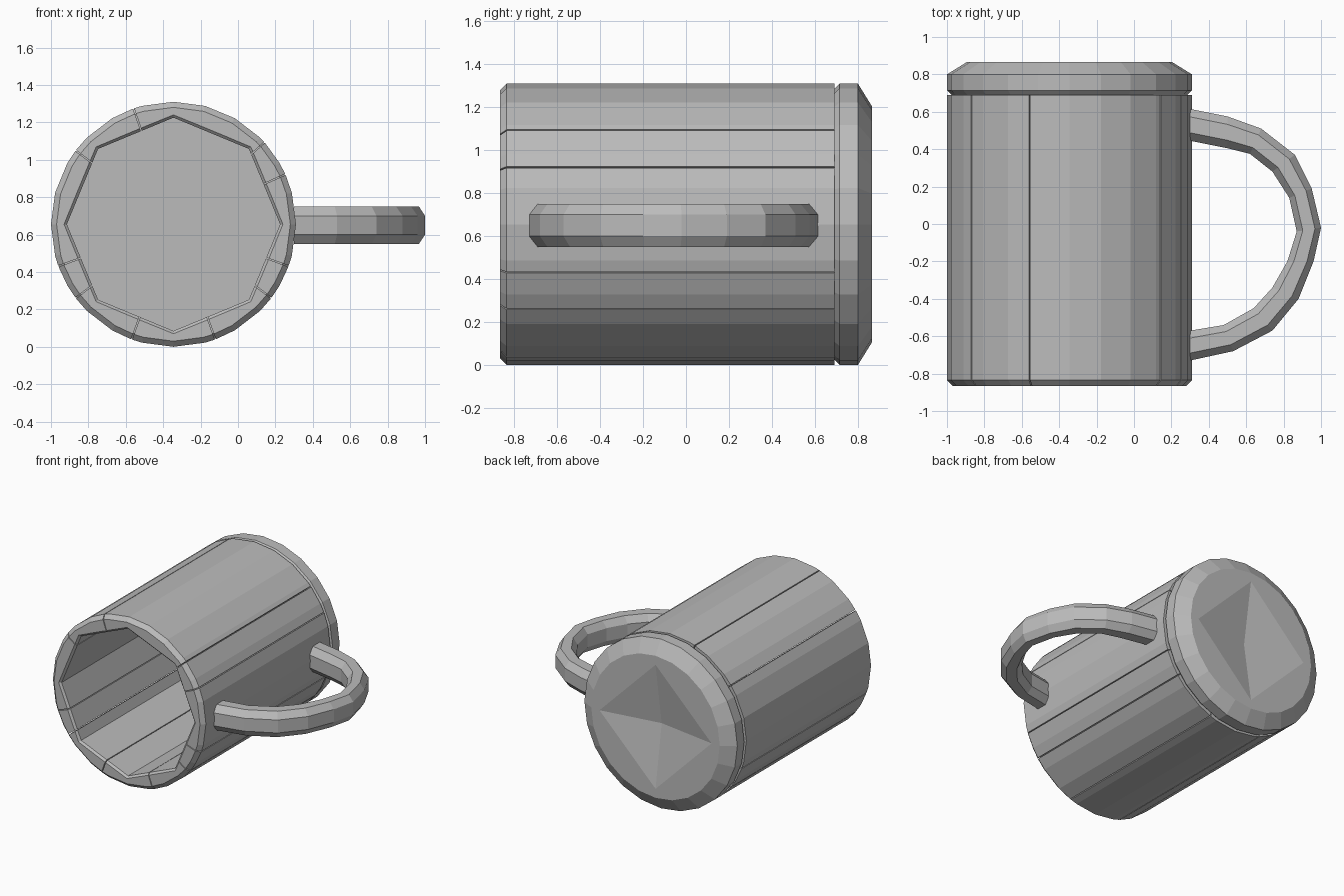
import bpy, bmesh
from math import sin, cos, pi, radians
from mathutils import Vector

cube = bpy.data.objects.get("Cube")
if cube:
    bpy.data.objects.remove(cube, do_unlink=True)

CX, CZ, R = -0.345, 0.655, 0.655     # mug axis and outer radius

grey = bpy.data.materials.new("plain grey")
grey.use_nodes = True
colour = (0.5, 0.5, 0.5, 1)
grey.diffuse_color = colour
grey.node_tree.nodes["Principled BSDF"].inputs["Base Color"].default_value = colour


def polygon_radius(r, sides, angle):
    """Radius at an angle of a polygon with a corner at angle zero."""
    step = 2 * pi / sides
    return r * cos(step / 2) / cos(angle % step - step / 2)


def around(r, angle, y):
    return Vector((CX + r * cos(angle), y, CZ + r * sin(angle)))


def loft(name, sections):
    """Skin a row of closed sections and cap both ends."""
    bm = bmesh.new()
    rows = [[bm.verts.new(p) for p in s] for s in sections]
    n = len(rows[0])
    for a, b in zip(rows, rows[1:]):
        for i in range(n):
            j = (i + 1) % n
            bm.faces.new((a[i], a[j], b[j], b[i]))
    bm.faces.new(rows[0][::-1])
    bm.faces.new(rows[-1])
    bmesh.ops.remove_doubles(bm, verts=bm.verts, dist=0.0001)
    bmesh.ops.recalc_face_normals(bm, faces=bm.faces)
    mesh = bpy.data.meshes.new(name)
    bm.to_mesh(mesh)
    bm.free()
    mesh.materials.append(grey)
    obj = bpy.data.objects.new(name, mesh)
    bpy.context.collection.objects.link(obj)
    return obj


# Wall staves: round outside, eight-sided inside, with hairline gaps
breaks = [24, 42, 109, 143, 200, 217, 250, 290, 323, 340]
for k, start in enumerate(breaks):
    end = breaks[(k + 1) % len(breaks)]
    end += 360 if end < start else 0
    inside = [d for d in range(0, 720, 15) if start + 1 < d < end - 1]
    sections = []
    for d in [start + 0.3] + inside + [end - 0.3]:
        a = radians(d)
        ri = polygon_radius(0.57, 8, a)
        profile = [(ri, 0.69), (ri, -0.85), (ri + 0.015, -0.865),
                   (R - 0.03, -0.865), (R, -0.835), (R, 0.69)]
        sections.append([around(r, a, y) for r, y in profile])
    loft(f"wall_stave_{k + 1}", sections)

# Base: chamfered disc with a shallow four-sided pit in its back
SEG = 24
rings = [(SEG, R - 0.03, 0.685), (SEG, R, 0.715), (SEG, R, 0.80),
         (SEG, 0.55, 0.865), (4, 0.48, 0.865), (SEG, 0, 0.79)]
loft("base", [[around(polygon_radius(r, sides, a), a, y)
               for a in (2 * pi * i / SEG for i in range(SEG))]
              for sides, r, y in rings])

# Handle: eight-sided section swept between its outer and inner edges
edges = [((0.30, 0.615), (0.30, 0.445)), ((0.50, 0.575), (0.50, 0.405)),
         ((0.68, 0.51), (0.62, 0.375)), ((0.86, 0.37), (0.74, 0.28)),
         ((0.95, 0.19), (0.83, 0.14)), ((1.0, -0.02), (0.87, -0.04)),
         ((0.96, -0.2), (0.82, -0.2)), ((0.88, -0.4), (0.74, -0.34)),
         ((0.74, -0.57), (0.64, -0.45)), ((0.53, -0.68), (0.48, -0.54)),
         ((0.30, -0.73), (0.30, -0.57))]
octagon = [(1, 0.5), (0.5, 1), (-0.5, 1), (-1, 0.5),
           (-1, -0.5), (-0.5, -1), (0.5, -1), (1, -0.5)]
sections = []
for outer, inner in edges:
    o, i = Vector((*outer, 0.65)), Vector((*inner, 0.65))
    mid, half = (o + i) / 2, (o - i) / 2
    sections.append([mid + half * u + Vector((0, 0, 0.1 * v)) for u, v in octagon])
loft("handle", sections)
